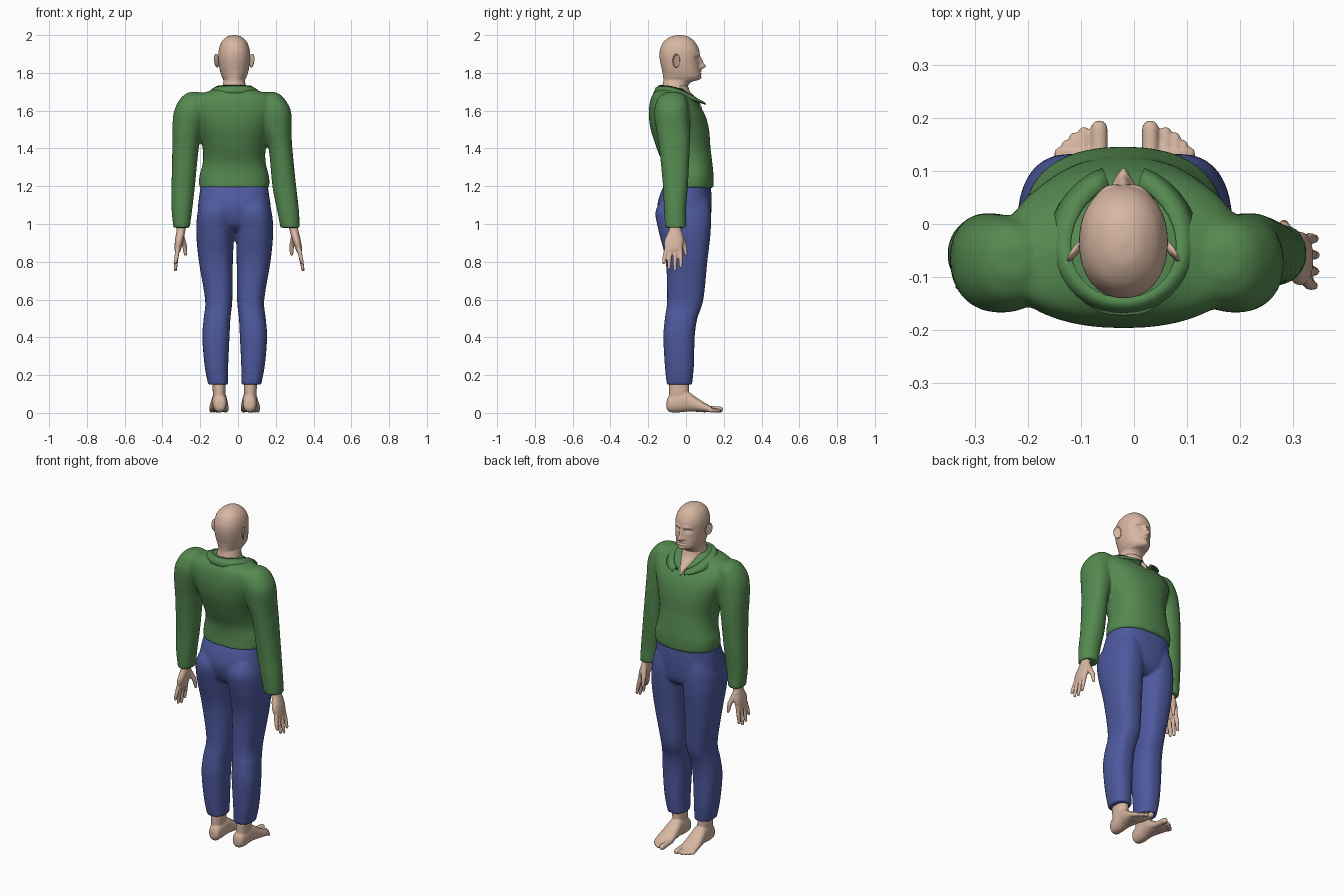
import bpy, bmesh, math
from mathutils import Vector

MID = -0.02  # body centre line in x


def material(name, rgb):
    m = bpy.data.materials.new(name)
    m.diffuse_color = (*rgb, 1)
    return m


SKIN = material("skin", (0.68, 0.47, 0.36))
GREEN = material("shirt green", (0.09, 0.25, 0.08))
BLUE = material("trouser blue", (0.075, 0.10, 0.34))


def skin_loops(bm, loops):
    """Bridge equal rings of vertices and cap both ends."""
    n = len(loops[0])
    for a, b in zip(loops, loops[1:]):
        for k in range(n):
            j = (k + 1) % n
            bm.faces.new((a[k], a[j], b[j], b[k]))
    bm.faces.new(loops[0])
    bm.faces.new(loops[-1])


def loft(bm, rings, n=2.2, seg=32, sub=4, axis="z"):
    """Closed skin through rings (level, x0, x1, v0, v1), smoothly interpolated."""
    pts = [rings[0]] + list(rings) + [rings[-1]]
    rows = []
    for i in range(1, len(pts) - 2):
        last = i == len(pts) - 3
        for s in range(sub + (1 if last else 0)):
            t = s / sub
            rows.append([0.5 * (2 * b + (c - a) * t + (2 * a - 5 * b + 4 * c - d) * t * t
                                + (3 * b - a - 3 * c + d) * t ** 3)
                         for a, b, c, d in zip(*pts[i - 1:i + 3])])
    loops = []
    for lev, x0, x1, v0, v1 in rows:
        loop = []
        for k in range(seg):
            a = 2 * math.pi * k / seg
            c, s = math.cos(a), math.sin(a)
            x = (x0 + x1) / 2 + (x1 - x0) / 2 * math.copysign(abs(c) ** (2 / n), c)
            v = (v0 + v1) / 2 + (v1 - v0) / 2 * math.copysign(abs(s) ** (2 / n), s)
            loop.append(bm.verts.new((x, v, lev) if axis == "z" else (x, lev, v)))
        loops.append(loop)
    skin_loops(bm, loops)


def capsule(bm, p, q, r0, r1, seg=12):
    """Rounded tapered rod, used for fingers, toes and ear rims."""
    p, q = Vector(p), Vector(q)
    d = (q - p).normalized()
    u = d.orthogonal().normalized()
    w = d.cross(u)
    loops = []
    for c, r, angles in ((p, r0, (-78, -52, -26, 0)), (q, r1, (0, 26, 52, 78))):
        for t in map(math.radians, angles):
            loops.append([bm.verts.new(c + d * (r * math.sin(t)) + (
                u * math.cos(2 * math.pi * k / seg) + w * math.sin(2 * math.pi * k / seg))
                * (r * math.cos(t))) for k in range(seg)])
    skin_loops(bm, loops)


def finish(bm, name, mat, voxel=0, smooth=0):
    bmesh.ops.recalc_face_normals(bm, faces=bm.faces[:])
    me = bpy.data.meshes.new(name)
    bm.to_mesh(me)
    bm.free()
    me.materials.append(mat)
    me.polygons.foreach_set("use_smooth", [True] * len(me.polygons))
    ob = bpy.data.objects.new(name, me)
    bpy.context.collection.objects.link(ob)
    if voxel:  # weld overlapping volumes into one skin
        m = ob.modifiers.new("weld", "REMESH")
        m.mode, m.voxel_size, m.use_smooth_shade = "VOXEL", voxel, True
    if smooth:
        m = ob.modifiers.new("relax", "SMOOTH")
        m.factor, m.iterations = 0.5, smooth
    return ob


def flip(rings, total):
    return [(r[0], total - r[2], total - r[1], r[3], r[4]) for r in rings]


# Shirt: trunk and two sleeves
bm = bmesh.new()
loft(bm, [(1.19, -.205, .165, -.125, .145), (1.25, -.205, .165, -.12, .146),
          (1.32, -.187, .147, -.125, .14), (1.4, -.187, .147, -.155, .13),
          (1.5, -.215, .175, -.187, .122), (1.58, -.245, .205, -.197, .10),
          (1.64, -.25, .21, -.192, .06), (1.68, -.22, .18, -.18, .02),
          (1.705, -.15, .11, -.16, 0), (1.72, -.11, .07, -.14, -.01)], n=2.3, seg=48)
loft(bm, [(1.698, -.26, -.2, -.1, -.04), (1.67, -.3, -.17, -.145, 0),
          (1.6, -.338, -.16, -.168, .015), (1.5, -.348, -.19, -.158, .02),
          (1.4, -.348, -.208, -.142, .02), (1.2, -.352, -.228, -.122, .01),
          (1.08, -.352, -.242, -.117, 0), (.98, -.342, -.255, -.11, 0)])
loft(bm, [(1.698, .14, .2, -.1, -.04), (1.67, .11, .24, -.145, 0),
          (1.6, .10, .28, -.168, .015), (1.5, .13, .283, -.158, .02),
          (1.4, .162, .288, -.142, .02), (1.2, .182, .308, -.122, .01),
          (1.08, .205, .322, -.117, 0), (.98, .225, .327, -.11, 0)])
finish(bm, "shirt", GREEN, .009, 4)

# Collar: folded strip open at the front
bm = bmesh.new()
rows = []
for i in range(33):
    a = math.radians(16 + 328 * i / 32)
    f = (1 + math.cos(a)) / 2
    s, c = math.sin(a), math.cos(a)
    push = .03 * f ** 3
    rows.append([bm.verts.new(p) for p in (
        (MID + .10 * s, -.045 + .095 * c + push - .01, 1.69 - .06 * f ** 2),
        (MID + .10 * s, -.045 + .095 * c + push, 1.735 - .085 * f ** 2.5),
        (MID + .125 * s, -.045 + .115 * c + push, 1.722 - .078 * f ** 2.2),
        (MID + .145 * s, -.045 + .128 * c + push, 1.695 - .062 * f ** 2))])
for a, b in zip(rows, rows[1:]):
    for k in range(3):
        bm.faces.new((a[k], a[k + 1], b[k + 1], b[k]))
finish(bm, "collar", GREEN).modifiers.new("cloth", "SOLIDIFY").thickness = .006

# Bare chest showing in the open neck
bm = bmesh.new()
loft(bm, [(1.61, -.024, -.016, 0, .085), (1.64, -.042, .002, -.02, .075),
          (1.67, -.06, .02, -.06, .05), (1.70, -.08, .04, -.1, .022),
          (1.73, -.085, .045, -.12, .01)])
finish(bm, "chest", SKIN)

# Trousers: hips and two legs
bm = bmesh.new()
loft(bm, [(1.22, -.195, .155, -.11, .13), (1.15, -.205, .165, -.14, .135),
          (1.08, -.212, .174, -.152, .135), (1.0, -.2, .162, -.13, .125),
          (.96, -.13, .09, -.08, .09)], n=2.4, seg=48)
leg = [(1.13, -.19, -.04, -.13, .12), (1.06, -.214, -.022, -.162, .132),
       (.95, -.221, -.024, -.142, .13), (.8, -.207, -.028, -.107, .113),
       (.6, -.174, -.03, -.10, .092), (.5, -.182, -.04, -.112, .06),
       (.4, -.189, -.045, -.12, .046), (.25, -.177, -.052, -.112, .042),
       (.15, -.158, -.053, -.102, .032)]
loft(bm, leg, n=2.4)
loft(bm, flip(leg, -.035), n=2.4)
finish(bm, "trousers", BLUE, .008, 3)

# Feet with five toes each
for side, total in (("left", None), ("right", -.035)):
    put = (lambda r: r) if total is None else (lambda r: flip(r, total))
    px = (lambda x: x) if total is None else (lambda x: total - x)
    bm = bmesh.new()
    loft(bm, put([(-.103, -.11, -.08, .025, .06), (-.09, -.128, -.064, .006, .09),
                  (-.05, -.136, -.06, .002, .11), (.0, -.138, -.058, .006, .118),
                  (.05, -.146, -.053, .006, .085), (.1, -.152, -.05, .003, .053),
                  (.135, -.148, -.054, .006, .034)]), axis="y")
    loft(bm, put([(.2, -.137, -.066, -.088, .012), (.12, -.134, -.066, -.09, .016),
                  (.04, -.13, -.07, -.09, .01)]))
    for x, tip, r in ((-.066, .18, .0165), (-.095, .174, .0105), (-.113, .164, .010),
                      (-.128, .15, .0095), (-.142, .136, .009)):
        capsule(bm, (px(x), .10, .024), (px(x), tip, r + .001), r, r)
    finish(bm, side + "_foot", SKIN, .0045, 2)

# Hands with fingers and thumb; the second one swings outwards
for side in ("left", "right"):
    bm = bmesh.new()
    loft(bm, [(1.03, -.32, -.27, -.085, -.03), (.97, -.325, -.278, -.09, -.025),
              (.91, -.334, -.29, -.115, -.014), (.865, -.336, -.302, -.112, -.02),
              (.85, -.33, -.308, -.105, -.028)])
    for y0, y1, z in ((-.103, -.117, .795), (-.079, -.09, .765),
                      (-.055, -.059, .757), (-.031, -.028, .775)):
        capsule(bm, (-.32, y0, .865), (-.326, y1 * .98, .82), .0125, .011)
        capsule(bm, (-.326, y1 * .98, .82), (-.331, y1, z), .011, .0085)
    capsule(bm, (-.305, -.035, .945), (-.283, -.008, .885), .018, .013)
    capsule(bm, (-.283, -.008, .885), (-.278, .0, .84), .013, .009)
    if side == "right":
        for v in bm.verts:
            v.co.x = -v.co.x + .09 * (.9 - v.co.z)
    finish(bm, side + "_hand", SKIN, .0045, 2)

# Head and neck, with facial forms pushed in and out of the front
bm = bmesh.new()
head = [(z, MID - w, MID + w, y0, y1) for z, w, y0, y1 in (
    (2.0, .006, -.04, -.025), (1.992, .036, -.08, .012), (1.965, .066, -.118, .046),
    (1.925, .081, -.137, .068), (1.885, .084, -.14, .071), (1.845, .081, -.134, .071),
    (1.81, .075, -.126, .074), (1.78, .066, -.121, .076), (1.763, .058, -.12, .062),
    (1.75, .058, -.121, .026), (1.72, .063, -.126, .006), (1.64, .07, -.13, -.01))]
loft(bm, head, n=2.15, seg=96, sub=8)
forms = ((0, 1.835, .013, .015, .03), (0, 1.862, .010, .022, .017),
         (.014, 1.829, .009, .009, .010), (.03, 1.897, .022, .009, .008),
         (.034, 1.876, .017, .011, -.014), (.034, 1.873, .009, .006, .007),
         (0, 1.796, .022, .006, .008), (0, 1.809, .022, .005, .008),
         (0, 1.8025, .022, .0025, -.005), (0, 1.771, .018, .012, .008))
for v in bm.verts:
    if v.co.y > .01:
        x, z = abs(v.co.x - MID), v.co.z
        v.co.y += sum(d * math.exp(-((x - cx) / rx) ** 2 - ((z - cz) / rz) ** 2)
                      for cx, cz, rx, rz, d in forms)
finish(bm, "head", SKIN)

# Ears: thin shell with a raised rim
for side, s in (("left", -1), ("right", 1)):
    bm = bmesh.new()
    hub = Vector((MID + s * .089, -.052, 1.865))
    for i in range(20):
        t = [math.radians(18 * j) for j in (i, i + 1)]
        p = [hub + Vector((s * (.004 - .01 * math.cos(a) + .003 * math.sin(a)),
                           .016 * math.cos(a), .033 * math.sin(a))) for a in t]
        capsule(bm, p[0], p[1], .0042, .0042)
    for v in bmesh.ops.create_uvsphere(bm, u_segments=16, v_segments=10, radius=1)["verts"]:
        v.co = hub + Vector((v.co.x * .006 - s * .01 * v.co.y, v.co.y * .016, v.co.z * .032))
    finish(bm, side + "_ear", SKIN, .003, 1)
